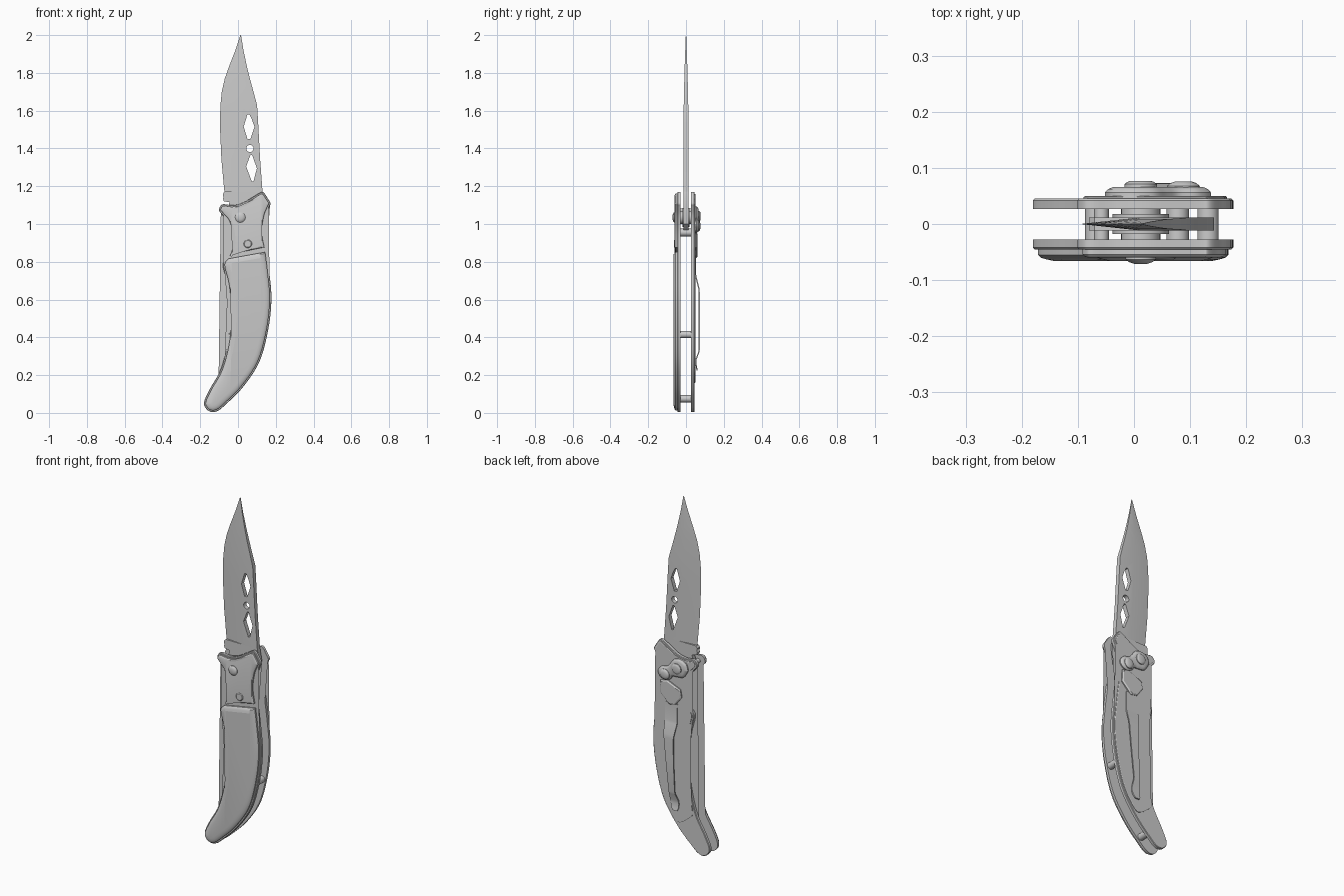
import bpy, bmesh
from math import sin, cos, tau, hypot
from mathutils import Vector

if "Cube" in bpy.data.objects:
    bpy.data.objects.remove(bpy.data.objects["Cube"])

# ---------- helpers ----------
def loft(name, rings):
    """Skin closed 3D rings of equal length and cap both ends."""
    bm = bmesh.new()
    vs = [[bm.verts.new(p) for p in r] for r in rings]
    n = len(vs[0])
    for a, b in zip(vs, vs[1:]):
        for i in range(n):
            j = (i + 1) % n
            bm.faces.new((a[i], a[j], b[j], b[i]))
    caps = [bm.faces.new(vs[0]), bm.faces.new(vs[-1])]
    bmesh.ops.triangulate(bm, faces=caps)
    bmesh.ops.recalc_face_normals(bm, faces=bm.faces)
    me = bpy.data.meshes.new(name)
    bm.to_mesh(me)
    bm.free()
    ob = bpy.data.objects.new(name, me)
    bpy.context.collection.objects.link(ob)
    return ob

def smooth(pts, k=5):
    """Open Catmull-Rom chain through 2D points."""
    p = [Vector(q) for q in pts]
    p = [p[0]] + p + [p[-1]]
    out = []
    for i in range(1, len(p) - 2):
        a, b, c, d = p[i - 1:i + 3]
        for s in range(k):
            t = s / k
            out.append(0.5 * (2 * b + (c - a) * t + (2 * a - 5 * b + 4 * c - d) * t * t
                              + (3 * b - a - 3 * c + d) * t ** 3))
    return out + [p[-1]]

def inset(pts, d):
    """Move a closed 2D outline inward by d."""
    n = len(pts)
    area = sum(pts[i][0] * pts[(i + 1) % n][1] - pts[(i + 1) % n][0] * pts[i][1] for i in range(n))
    s = 1 if area > 0 else -1
    out = []
    for i in range(n):
        p = Vector(pts[i])
        e1 = (p - Vector(pts[i - 1])).normalized()
        e2 = (Vector(pts[(i + 1) % n]) - p).normalized()
        m = Vector((-e1.y - e2.y, e1.x + e2.x)).normalized() * s
        c = max(0.6, m.dot(Vector((-e1.y, e1.x)) * s))
        out.append(p + m * d / c)
    return out

def plate(name, pts, profile):
    """Stack of (inset, y) steps of an outline drawn in x, z."""
    return loft(name, [[(q[0], y, q[1]) for q in inset(pts, d)] for d, y in profile])

def circle(x, z, r, n=28):
    return [(x + r * cos(tau * i / n), z + r * sin(tau * i / n)) for i in range(n)]

# ---------- handle outline: bolster chain and grip chain ----------
upper = [(-.052, .83), (-.038, .87), (-.034, .93), (-.052, 1.01), (-.08, 1.045), (-.1, 1.07),
         (-.095, 1.092), (-.078, 1.105), (-.03, 1.10), (.02, 1.11), (.07, 1.138), (.115, 1.165),
         (.135, 1.168), (.155, 1.14), (.172, 1.11), (.165, 1.09), (.147, 1.045), (.136, .98),
         (.138, .93), (.15, .87)]
lower = [(.151, .862), (.167, .735), (.177, .6), (.16, .44), (.113, .27), (.025, .135),
         (-.07, .04), (-.105, .012), (-.135, .004), (-.165, .018), (-.18, .055), (-.15, .125),
         (-.09, .235), (-.052, .39), (-.045, .55), (-.056, .68), (-.08, .785), (-.053, .825)]
U, L = smooth(upper), smooth(lower)
outline = U + L

plate("front_liner", outline, [(0, -.028), (0, -.042), (.003, -.045)])
plate("back_liner", outline, [(0, .027), (0, .042), (.003, .045)])

# front bolster and domed grip scale
plate("front_bolster", U, [(.009, -.044), (.009, -.054), (.013, -.058), (.02, -.06)])
plate("front_grip", L, [(.009, -.044), (.009, -.055), (.014, -.06), (.024, -.063), (.036, -.0655)])

# thin raised panel on the back
tail = [(.151, .862), (.167, .735), (.177, .6), (.16, .44), (.113, .27), (.025, .15),
        (-.06, .19), (-.085, .24), (-.052, .39), (-.045, .55), (-.056, .68), (-.08, .785), (-.053, .825)]
plate("back_panel", U + smooth(tail), [(.011, .044), (.011, .048), (.014, .05)])

# ---------- blade: wedge ground rows (z, edge x, spine x, half thickness) ----------
rows = [(2.0, .013, .016, .001), (1.92, -.014, .029, .004), (1.835, -.047, .047, .007),
        (1.77, -.07, .063, .009), (1.70, -.086, .082, .010), (1.63, -.093, .101, .012),
        (1.53, -.096, .107, .012), (1.345, -.088, .117, .012), (1.17, -.072, .13, .012)]
rings = []
for z, a, b, t in rows:
    m = a + .55 * (b - a)
    rings.append([(a, 0, z), (m, -t, z), (b, -t, z), (b, t, z), (m, t, z)])
blade = loft("blade", rings)

# cut-outs along the spine
holes = [[(.05, 1.58), (.06, 1.58), (.074, 1.553), (.087, 1.515), (.066, 1.45), (.05, 1.45), (.03, 1.515)],
         circle(.063, 1.4, .019),
         [(.066, 1.365), (.075, 1.365), (.10, 1.295), (.082, 1.225), (.073, 1.225), (.043, 1.305)]]
for h in holes:
    cutter = plate("cutter", h, [(0, -.05), (0, .05)])
    cutter.hide_render = True
    mod = blade.modifiers.new("hole", 'BOOLEAN')
    mod.object, mod.operation, mod.solver = cutter, 'DIFFERENCE', 'EXACT'
    bpy.context.view_layer.objects.active = blade
    bpy.ops.object.modifier_apply(modifier=mod.name)
    bpy.data.objects.remove(cutter)

tang = [(-.07, 1.172), (.13, 1.172), (.143, 1.1), (.13, 1.0), (.08, .955), (0, .945), (-.045, .98),
        (-.06, 1.06), (-.045, 1.115), (-.075, 1.12), (-.08, 1.135), (-.072, 1.148), (-.08, 1.16)]
plate("blade_tang", tang, [(0, -.012), (0, .012)])

# ---------- pivot, washers, spacers ----------
px, pz = .012, 1.035
for s, side in ((-1, "front"), (1, "back")):
    plate(side + "_washer", circle(px, pz, .05), [(0, s * .012), (0, s * .018)])
    plate(side + "_inner_washer", circle(px, pz, .035), [(0, s * .018), (0, s * .028)])
plate("front_pivot_head", circle(px, pz, .027), [(0, -.055), (0, -.063), (.006, -.068), (.015, -.071)])
plate("release_button", circle(.052, .895, .022), [(0, -.03), (0, -.061), (.004, -.064)])
for i, (x, z, r) in enumerate([(.132, .415, .019), (-.068, .075, .019), (.078, .955, .02), (-.058, 1.07, .013)]):
    plate(f"spacer_{i + 1}", circle(x, z, r), [(0, -.03), (0, .03)])

# ---------- back lever, lock plate and pocket clip ----------
lever = [(-.052, 1.04), (-.04, 1.075), (-.005, 1.093), (.035, 1.085), (.06, 1.055), (.08, 1.035),
         (.115, 1.025), (.137, .995), (.125, .965), (.09, .952), (.06, .965), (.045, .985),
         (.015, .988), (-.025, .997), (-.052, 1.04)]
plate("lever", smooth(lever)[:-1], [(0, .048), (0, .056), (.005, .062), (.014, .066)])
plate("lever_pivot_head", circle(px, pz + .005, .029), [(0, .06), (0, .071), (.005, .075), (.012, .077)])
plate("lever_knob", circle(.088, .99, .03), [(0, .06), (.001, .068), (.007, .073), (.016, .076)])

lock = [(.122, .945), (.079, .955), (-.003, .92), (-.011, .877), (.026, .827), (.067, .82), (.125, .877)]
plate("lock_plate", lock, [(0, .048), (0, .056), (.007, .061)])

# clip stations: z, y, centre x, half width
clip = [(.83, .051, .055, .038), (.73, .051, .057, .038), (.715, .054, .057, .038), (.655, .069, .06, .033),
        (.635, .07, .06, .03), (.5, .07, .053, .024), (.335, .07, .04, .019), (.32, .067, .039, .02),
        (.285, .054, .035, .025), (.265, .052, .033, .026), (.24, .056, .03, .022), (.225, .059, .028, .013)]
plate_t = .003
rings = []
for i, (z, y, x, w) in enumerate(clip):
    z0, y0 = clip[max(i - 1, 0)][:2]
    z1, y1 = clip[min(i + 1, len(clip) - 1)][:2]
    k = plate_t / hypot(z1 - z0, y1 - y0)
    ny, nz = -(z1 - z0) * k, (y1 - y0) * k
    rings.append([(x - w, y - ny, z - nz), (x + w, y - ny, z - nz),
                  (x + w, y + ny, z + nz), (x - w, y + ny, z + nz)])
loft("pocket_clip", rings)

# ---------- shading ----------
bpy.ops.object.select_all(action='SELECT')
bpy.context.view_layer.objects.active = blade
bpy.ops.object.shade_smooth_by_angle(angle=.5)
